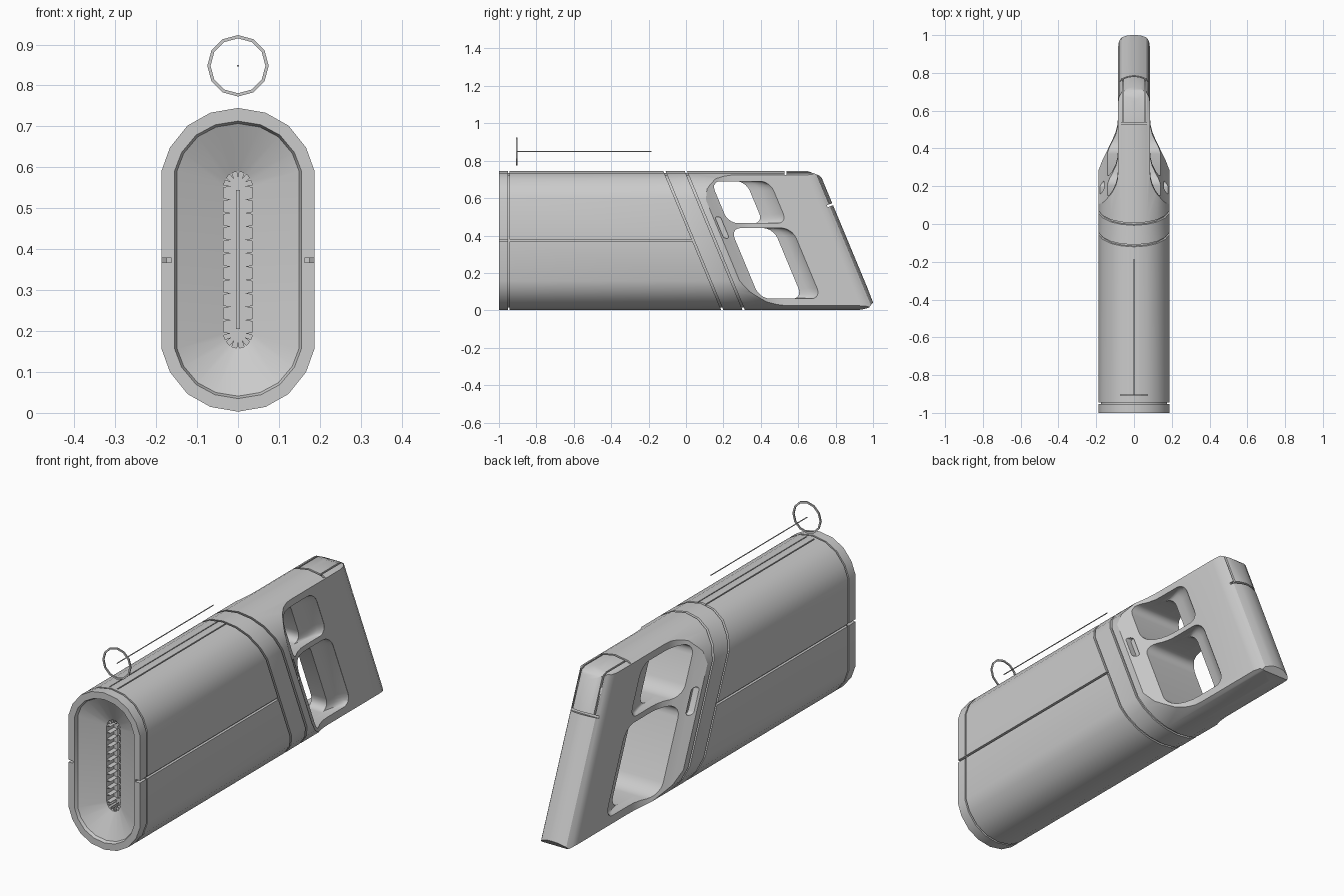
import bpy, bmesh, math

if "Cube" in bpy.data.objects:
    bpy.data.objects.remove(bpy.data.objects["Cube"])

SLOPE = 0.416      # backward lean of the seams and the grip
ZC = 0.374         # mid height of the body
grey = bpy.data.materials.new("grey_metal")
grey.diffuse_color = (0.6, 0.6, 0.6, 1)
grey.use_nodes = True
grey.node_tree.nodes["Principled BSDF"].inputs["Base Color"].default_value = grey.diffuse_color


def loft(name, rings, closed=False):
    """Skin a list of equal-length rings; cap the ends or join last to first."""
    bm = bmesh.new()
    loops = [[bm.verts.new(p) for p in r] for r in rings]
    n = len(loops[0])
    pairs = list(zip(loops, loops[1:]))
    if closed:
        pairs.append((loops[-1], loops[0]))
    else:
        bm.faces.new(loops[0])
        bm.faces.new(loops[-1])
    for a, b in pairs:
        for i in range(n):
            j = (i + 1) % n
            bm.faces.new((a[i], a[j], b[j], b[i]))
    bmesh.ops.recalc_face_normals(bm, faces=bm.faces[:])
    me = bpy.data.meshes.new(name)
    bm.to_mesh(me)
    bm.free()
    me.materials.append(grey)
    ob = bpy.data.objects.new(name, me)
    bpy.context.collection.objects.link(ob)
    return ob


def prism_x(name, yz, x0, x1):
    return loft(name, [[(x, y, z) for y, z in yz] for x in (x0, x1)])


def box(name, x0, x1, y0, y1, z0, z1):
    return prism_x(name, [(y0, z0), (y1, z0), (y1, z1), (y0, z1)], x0, x1)


def combine(ob, tool, op='DIFFERENCE'):
    """Apply a boolean and remove the tool."""
    m = ob.modifiers.new("cut", 'BOOLEAN')
    m.operation, m.solver, m.object = op, 'EXACT', tool
    bpy.context.view_layer.objects.active = ob
    bpy.ops.object.modifier_apply(modifier=m.name)
    bpy.data.objects.remove(tool, do_unlink=True)


def smooth(ob, angle=32):
    bpy.ops.object.select_all(action='DESELECT')
    ob.select_set(True)
    bpy.context.view_layer.objects.active = ob
    bpy.ops.object.shade_smooth_by_angle(angle=math.radians(angle))


def outline(w, r, s):
    """Tall oval (x, z): half width w, end height r, half straight length s."""
    q = [(1, 0), (.89, .37), (.66, .72), (.36, .925), (0, 1)]
    top = [(w * a, s + r * b) for a, b in q]
    top += [(-x, z) for x, z in reversed(top[:-1])]
    full = top + [(-x, -z) for x, z in top]
    return [(x, z + ZC) for x, z in full]


def shell(d):
    return outline(.187 - d, .154 - d, .217)


def flat(pts, y):
    return [(x, y, z) for x, z in pts]


def lean(pts, u):
    return [(x, u - SLOPE * z, z) for x, z in pts]


def round_rect(u0, u1, z0, z1, r, seg=5):
    """Leaning rounded rectangle, returned as (y, z)."""
    pts = []
    for k, (cu, cz) in enumerate([(u1 - r, z1 - r), (u0 + r, z1 - r),
                                  (u0 + r, z0 + r), (u1 - r, z0 + r)]):
        for i in range(seg + 1):
            a = math.pi / 2 * (k + i / seg)
            pts.append((cu + r * math.cos(a), cz + r * math.sin(a)))
    return [(u - SLOPE * z, z) for u, z in pts]


# Front cap with funnel and slot
slot = outline(.036, .036, .18)
cap = loft("front_cap", [
    flat(outline(.05, .05, .18), -.86), flat(shell(.02), -.952),
    flat(shell(0), -.952), flat(shell(0), -1), flat(shell(.032), -1),
    flat(shell(.038), -.985), flat(slot, -.93), flat(slot, -.875)])

# Main body sleeve and leaning band
body = loft("body", [flat(shell(.017), -.944), flat(shell(0), -.944),
                     lean(shell(0), .189), lean(shell(.017), .189)], True)
band = loft("band", [lean(shell(d), u) for d, u in
                     ((.017, .2), (0, .2), (0, .303), (.017, .303))], True)
# Inner core seen in the seams
core = loft("core", [flat(shell(.012), -.955), lean(shell(.012), .35),
                     lean(shell(.03), .35), flat(shell(.03), -.955)], True)

# Side grooves and twin top grooves
for s in (-1, 1):
    for part in (cap, body):
        xs = sorted((s * .163, s * .25))
        combine(part, box("groove", *xs, -1.1, .3, .368, .379))
    xs = sorted((s * .018, s * .023))
    combine(body, box("groove", *xs, -.93, .3, .734, .8))

# Rear grip: oval body trimmed by the plan and side shapes
grip = loft("grip", [lean(shell(0), .315), flat(shell(0), 1.1)])
half = [(.25, .2), (.25, .35), (.187, .352), (.15, .405), (.115, .462), (.097, .5),
        (.087, .54), (.085, .58), (.085, .94), (.08, .975), (.065, 1.0), (.035, 1.014)]
plan = half + [(0, 1.02)] + [(-x, u) for x, u in reversed(half)]
combine(grip, loft("plan", [[(x, u - SLOPE * z, z) for x, u in plan]
                            for z in (-.1, .9)]), 'INTERSECT')
side = [(-.3, -.1), (.88, -.1), (.9, .0), (.94, .004), (.978, .014), (1.0, .042),
        (.785, .6), (.765, .65), (.74, .692), (.71, .722), (.66, .741), (.6, .76), (-.3, .76)]
combine(grip, prism_x("side", side, -.3, .3), 'INTERSECT')

# Two finger openings, flared towards the rear
for z0, z1, u_in, u_out, r in ((.062, .44, .65, .75, .055), (.466, .69, .607, .735, .05)):
    rings = []
    for x, t in ((-.25, 1), (-.084, 1), (-.065, .8), (-.05, .42), (-.04, 0),
                 (.04, 0), (.05, .42), (.065, .8), (.084, 1), (.25, 1)):
        pts = round_rect(.42, u_in + t * (u_out - u_in), z0, z1, r)
        rings.append([(x, y, z) for y, z in pts])
    combine(grip, loft("opening", rings))

# Small side pockets in the tapered walls
for s in (-1, 1):
    xs = sorted((s * .15, s * .25))
    combine(grip, prism_x("pocket", round_rect(.362, .392, .385, .5, .013), *xs))

# Seams around the latch on the rear top corner
upper = [(.53, .78), (.64, .78), (.72, .76), (.78, .70), (.82, .62), (.82, .56)]
lower = [(.53, .722), (.65, .718), (.692, .70), (.718, .672), (.738, .615), (.757, .556)]
for s in (-1, 1):
    xs = sorted((s * .055, s * .062))
    combine(grip, prism_x("seam", upper + lower[::-1], *xs))
combine(grip, box("seam", -.1, .1, .526, .536, .724, .8))
combine(grip, prism_x("seam", [(.757, .551), (.82, .574), (.816, .585), (.753, .562)], -.1, .1))

# Teeth along the slot, plus radial teeth at its ends
teeth = []


def tooth(cx, cz, a, reach):
    """Wedge whose base sits at the wall and whose tip points to (cx, cz)."""
    c, s = math.cos(a), math.sin(a)
    tri = [(.037, -.004), (.037, .004), (.037 - reach, 0)]
    pts = [(cx + p * c - q * s, cz + p * s + q * c) for p, q in tri]
    teeth.append(loft("tooth", [flat(pts, -.928), flat(pts, -.872)]))


for i in range(12):
    for a in (0, math.pi):
        tooth(0, .194 + i * .0327, a, .02)
for i in range(1, 6):
    a = math.pi * i / 6
    tooth(0, ZC + .18, a, .018)
    tooth(0, ZC - .18, -a, .018)
bpy.ops.object.select_all(action='DESELECT')
for t in teeth:
    t.select_set(True)
bpy.context.view_layer.objects.active = teeth[0]
bpy.ops.object.join()
teeth[0].name = "slot_teeth"
box("slot_blade", -.005, .005, -.895, -.87, .205, .545)

# Floating sight: twelve-sided ring and thin rod
def circle(r, n, y):
    return [(r * math.sin(2 * math.pi * i / n), y, .848 + r * math.cos(2 * math.pi * i / n))
            for i in range(n)]


loft("sight_ring", [circle(.075, 12, -.908), circle(.075, 12, -.902),
                    circle(.067, 12, -.902), circle(.067, 12, -.908)], True)
loft("sight_rod", [circle(.0025, 6, -.905), circle(.0025, 6, -.185)])

for ob in (cap, body, band, core, grip):
    smooth(ob)
